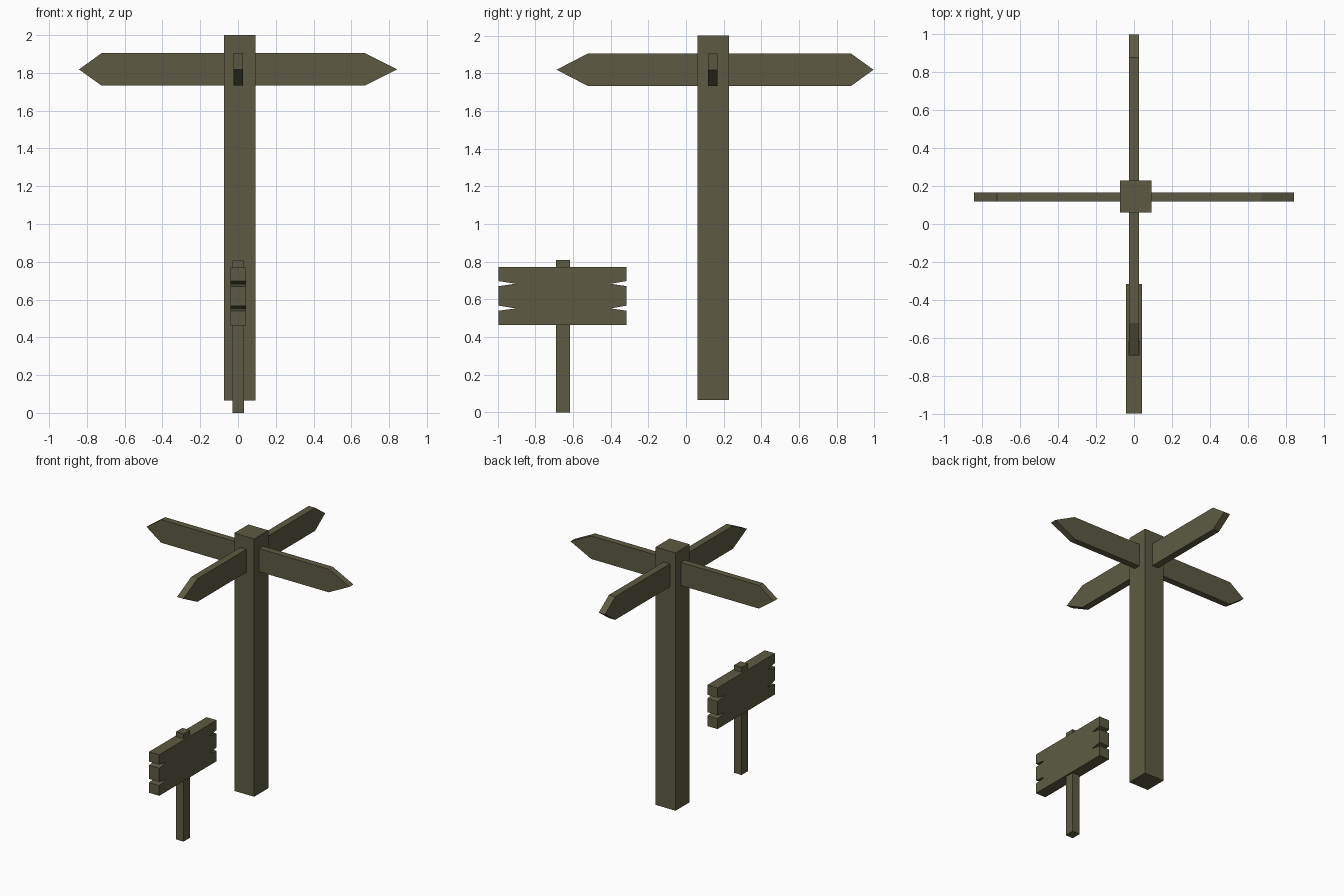
import bpy
import bmesh
from mathutils import Vector

if "Cube" in bpy.data.objects:
    bpy.data.objects.remove(bpy.data.objects["Cube"])

wood = bpy.data.materials.new("weathered_wood")
wood.diffuse_color = (0.11, 0.105, 0.056, 1.0)
wood.use_nodes = True
wood.node_tree.nodes["Principled BSDF"].inputs["Base Color"].default_value = wood.diffuse_color


def prism(name, outline, axis, low, high):
    """Extrude a closed 2D outline along 'x' or 'y' (outline is in the other axis and z)."""
    def point(u, z, d):
        return Vector((d, u, z)) if axis == 'x' else Vector((u, d, z))
    bm = bmesh.new()
    face = bm.faces.new([bm.verts.new(point(u, z, low)) for u, z in outline])
    ext = bmesh.ops.extrude_face_region(bm, geom=[face])
    verts = [g for g in ext["geom"] if isinstance(g, bmesh.types.BMVert)]
    shift = point(0, 0, high - low)
    bmesh.ops.translate(bm, verts=verts, vec=shift)
    bmesh.ops.recalc_face_normals(bm, faces=bm.faces[:])
    mesh = bpy.data.meshes.new(name)
    bm.to_mesh(mesh)
    bm.free()
    mesh.materials.append(wood)
    obj = bpy.data.objects.new(name, mesh)
    bpy.context.collection.objects.link(obj)
    return obj


def rect(u0, u1, z0, z1):
    return [(u0, z0), (u1, z0), (u1, z1), (u0, z1)]


# Tall signpost
prism("tall_post", rect(-0.073, 0.092, 0.066, 2.0), 'y', 0.06, 0.228)

# Four pointed direction boards, each starting inside the post
BOTTOM, TOP = 1.732, 1.905
MID = (BOTTOM + TOP) / 2
for name, axis, root, shoulder, tip, low, high in [
    ("arrow_left", 'y', -0.06, -0.721, -0.842, 0.118, 0.166),
    ("arrow_right", 'y', 0.08, 0.67, 0.842, 0.118, 0.166),
    ("arrow_front", 'x', 0.07, -0.52, -0.687, -0.025, 0.027),
    ("arrow_back", 'x', 0.215, 0.875, 0.995, -0.025, 0.027),
]:
    prism(name, [(root, BOTTOM), (shoulder, BOTTOM), (tip, MID),
                 (shoulder, TOP), (root, TOP)], axis, low, high)

# Small sign: stake and board with split, notched ends
prism("sign_stake", rect(-0.69, -0.616, 0.0, 0.808), 'x', -0.03, 0.032)

Y0, Y1 = -0.995, -0.315
notches = [(0.54, 0.552, 0.567), (0.67, 0.683, 0.697)]
right_end, left_end = [(Y1, 0.463)], [(Y0, 0.463)]
for lo, mid, hi in notches:
    right_end += [(Y1, lo), (Y1 - 0.085, mid), (Y1, hi)]
    left_end += [(Y0, lo), (Y0 + 0.092, mid), (Y0, hi)]
right_end.append((Y1, 0.771))
left_end.append((Y0, 0.771))
prism("sign_board", right_end + left_end[::-1], 'x', -0.041, 0.043)
